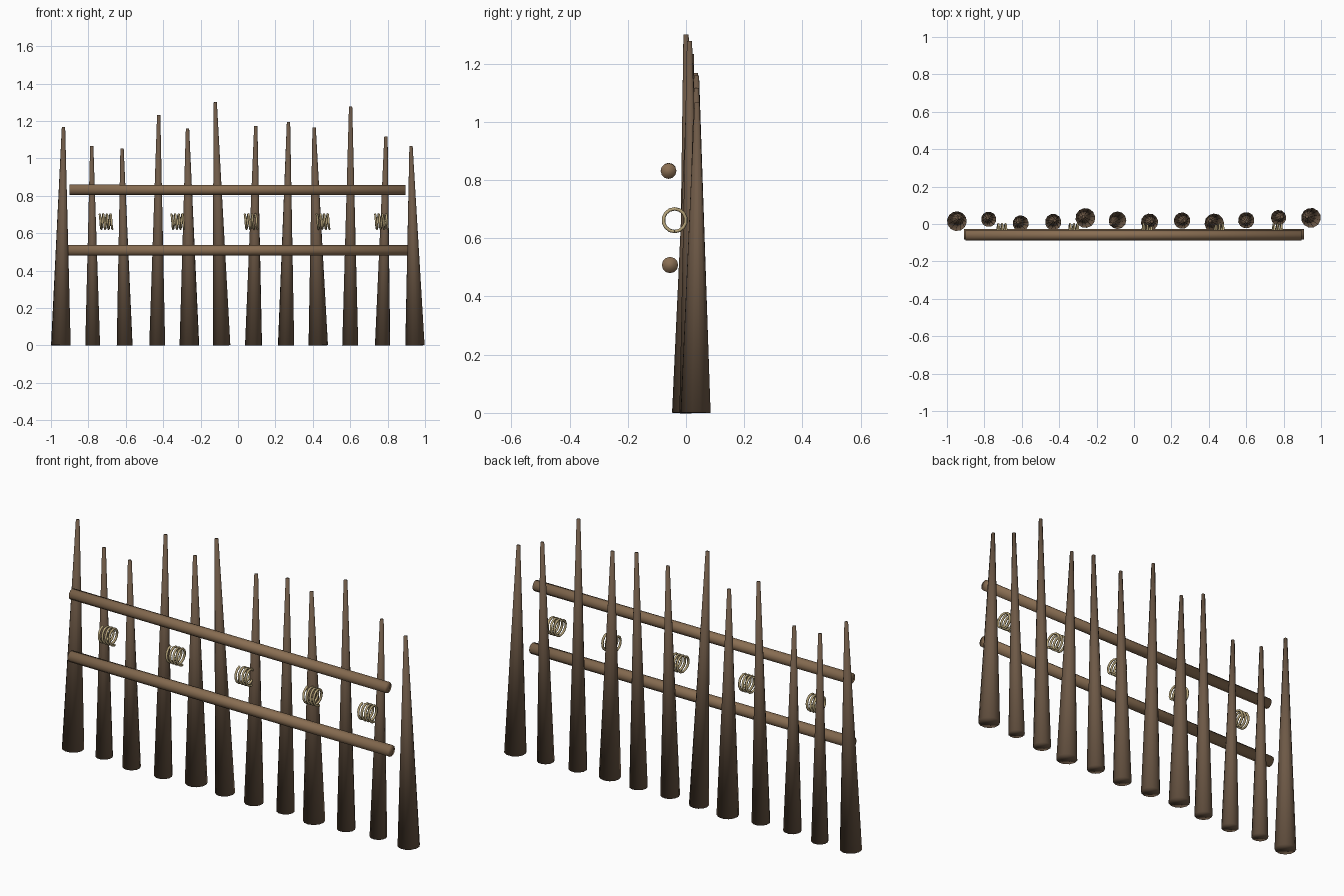
import bpy, bmesh, math
from mathutils import Vector

if "Cube" in bpy.data.objects:
    bpy.data.objects.remove(bpy.data.objects["Cube"])


def material(name, color):
    m = bpy.data.materials.new(name)
    m.diffuse_color = (*color, 1)
    m.use_nodes = True
    m.node_tree.nodes["Principled BSDF"].inputs["Base Color"].default_value = m.diffuse_color
    return m


DARK = material("dark_wood", (0.155, 0.100, 0.062))
LIGHT = material("rail_wood", (0.25, 0.155, 0.085))
ROPE = material("binding_rope", (0.48, 0.38, 0.20))


def pole(name, a, b, r1, r2, sides, mat):
    """Tapered, smooth-shaded pole whose rings sit at points a and b."""
    a, b = Vector(a), Vector(b)
    d = b - a
    bm = bmesh.new()
    bmesh.ops.create_cone(bm, cap_ends=True, segments=sides,
                          radius1=r1, radius2=r2, depth=d.length)
    me = bpy.data.meshes.new(name)
    bm.to_mesh(me)
    bm.free()
    ob = bpy.data.objects.new(name, me)
    bpy.context.collection.objects.link(ob)
    ob.location = (a + b) / 2
    ob.rotation_euler = d.to_track_quat('Z', 'Y').to_euler()
    me.materials.append(mat)
    for p in me.polygons:
        p.use_smooth = True
    return ob


# Sharpened stakes: base x, base y, radius, tip x, tip y, height
stakes = [
    (-.947, .015, .053, -.933, .033, 1.168),
    (-.777, .025, .041, -.782, .030, 1.066),
    (-.606, .003, .043, -.620, .008, 1.053),
    (-.432, .010, .044, -.424, .018, 1.233),
    (-.260, .032, .053, -.270, .036, 1.160),
    (-.088, .020, .047, -.122, .000, 1.300),
    (.083, .010, .046, .095, .012, 1.172),
    (.257, .018, .044, .270, .016, 1.195),
    (.429, .004, .052, .407, .015, 1.165),
    (.600, .020, .044, .602, .012, 1.277),
    (.773, .034, .041, .791, .036, 1.117),
    (.946, .033, .053, .925, .038, 1.066),
]
for i, (x, y, r, tx, ty, h) in enumerate(stakes, 1):
    pole(f"stake_{i}", (x, y, 0), (tx, ty, h), r, .009, 12, DARK)

# Horizontal rails across the front
pole("upper_rail", (-.90, -.060, .832), (.895, -.060, .831), .027, .027, 12, LIGHT)
pole("lower_rail", (-.91, -.055, .508), (.910, -.055, .508), .028, .028, 12, LIGHT)

# Rope bindings: short open coils
TURNS, STEPS, R, LENGTH = 3.5, 14, .039, .068
for i, x in enumerate((-.706, -.322, .070, .455, .767), 1):
    cu = bpy.data.curves.new(f"rope_coil_{i}", 'CURVE')
    cu.dimensions = '3D'
    cu.bevel_depth = .006
    cu.bevel_resolution = 1
    cu.use_fill_caps = True
    n = int(TURNS * STEPS)
    sp = cu.splines.new('POLY')
    sp.points.add(n)
    for k in range(n + 1):
        t = -math.pi / 2 + 2 * math.pi * k / STEPS
        sp.points[k].co = (LENGTH * (k / n - .5), -R * math.cos(t), -R * math.sin(t), 1)
    sp.use_smooth = True
    cu.materials.append(ROPE)
    ob = bpy.data.objects.new(f"rope_coil_{i}", cu)
    ob.location = (x, -.039, .662)
    bpy.context.collection.objects.link(ob)
